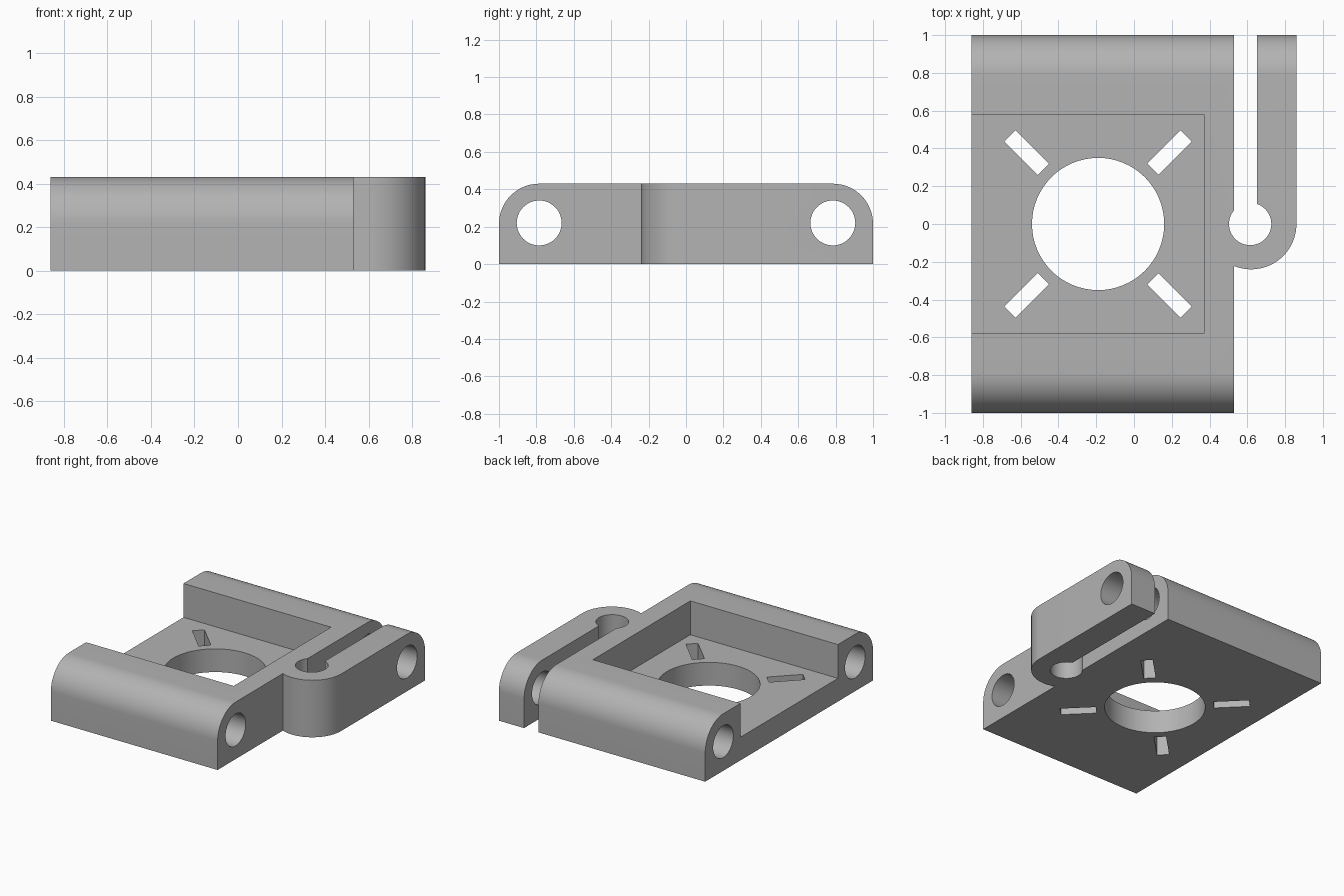
import bpy
import bmesh
from math import cos, sin, radians, pi
from mathutils import Matrix, Vector

old = bpy.data.objects.get("Cube")
if old:
    bpy.data.objects.remove(old, do_unlink=True)

grey = bpy.data.materials.new("Plain grey")
grey.use_nodes = True
colour = (0.45, 0.45, 0.45, 1)
grey.diffuse_color = colour
grey.node_tree.nodes["Principled BSDF"].inputs["Base Color"].default_value = colour


def arc(cx, cy, r, start, end, steps):
    """Points along a circular arc, angles in degrees."""
    angles = [radians(start + (end - start) * i / steps) for i in range(steps + 1)]
    return [(cx + r * cos(a), cy + r * sin(a)) for a in angles]


def prism(name, outline, low, high, axis="z"):
    """Extrude a 2D outline along z (outline in x, y) or x (outline in y, z)."""
    place = (lambda u, v: (u, v, low)) if axis == "z" else (lambda u, v: (low, u, v))
    push = Vector((0, 0, high - low)) if axis == "z" else Vector((high - low, 0, 0))
    bm = bmesh.new()
    face = bm.faces.new([bm.verts.new(place(u, v)) for u, v in outline])
    grown = bmesh.ops.extrude_face_region(bm, geom=[face])["geom"]
    bmesh.ops.translate(bm, vec=push,
                        verts=[g for g in grown if isinstance(g, bmesh.types.BMVert)])
    bmesh.ops.recalc_face_normals(bm, faces=bm.faces)
    mesh = bpy.data.meshes.new(name)
    bm.to_mesh(mesh)
    bm.free()
    mesh.materials.append(grey)
    obj = bpy.data.objects.new(name, mesh)
    bpy.context.collection.objects.link(obj)
    return obj


def carve(target, tool, operation="DIFFERENCE"):
    """Apply a boolean and throw the tool away."""
    mod = target.modifiers.new("carve", "BOOLEAN")
    mod.operation, mod.solver, mod.object = operation, "EXACT", tool
    bpy.context.view_layer.objects.active = target
    bpy.ops.object.modifier_apply(modifier=mod.name)
    bpy.data.objects.remove(tool, do_unlink=True)


def circle(cx, cy, r, steps=64):
    return arc(cx, cy, r, 0, 360, steps)[:-1]


HEIGHT, FLOOR = 0.43, 0.175
LEFT, EDGE, HOLE_X = -0.86, 0.53, -0.19
ROD_Y, ROD_Z = 0.785, 0.215

# Body with rounded upper front and back edges
profile = [(-1, 0), (1, 0)] + arc(ROD_Y, ROD_Z, 0.215, 0, 90, 16) \
    + arc(-ROD_Y, ROD_Z, 0.215, 90, 180, 16)
body = prism("carriage_body", profile, -1, 1, "x")

# Plan shape: block, hook-shaped clamp arm and keyhole gap
plan = [(LEFT, -1.2), (EDGE, -1.2)] + arc(0.62, 0, 0.24, -112, 0, 24) \
    + [(0.86, 1.2), (0.65, 1.2)] + arc(0.615, 0, 0.112, 71.8, -220.6, 40) \
    + [(EDGE, 1.2), (LEFT, 1.2)]
carve(body, prism("plan_cutter", plan, -0.5, 1), "INTERSECT")

# Open-ended pocket
pocket = [(-1.2, -0.58), (0.37, -0.58), (0.37, 0.58), (-1.2, 0.58)]
carve(body, prism("pocket_cutter", pocket, FLOOR, 1))

# Large round opening in the floor
carve(body, prism("opening_cutter", circle(HOLE_X, 0, 0.35), -0.5, 1))

# Rod holes along both sides
for side in (-1, 1):
    carve(body, prism("rod_cutter", circle(side * ROD_Y, 0.22, 0.12, 48), -1.2, 1.2, "x"))

# Four diagonal mounting slots
for i in range(4):
    slot = prism("slot_cutter", [(0.41, -0.042), (0.66, -0.042), (0.66, 0.042), (0.41, 0.042)],
                 -0.5, 1)
    slot.data.transform(Matrix.Translation((HOLE_X, 0, 0))
                        @ Matrix.Rotation(pi / 4 + i * pi / 2, 4, "Z"))
    carve(body, slot)

# Smooth curved walls, sharp edges
bpy.ops.object.select_all(action="DESELECT")
body.select_set(True)
bpy.context.view_layer.objects.active = body
bpy.ops.object.shade_smooth_by_angle(angle=radians(30))
